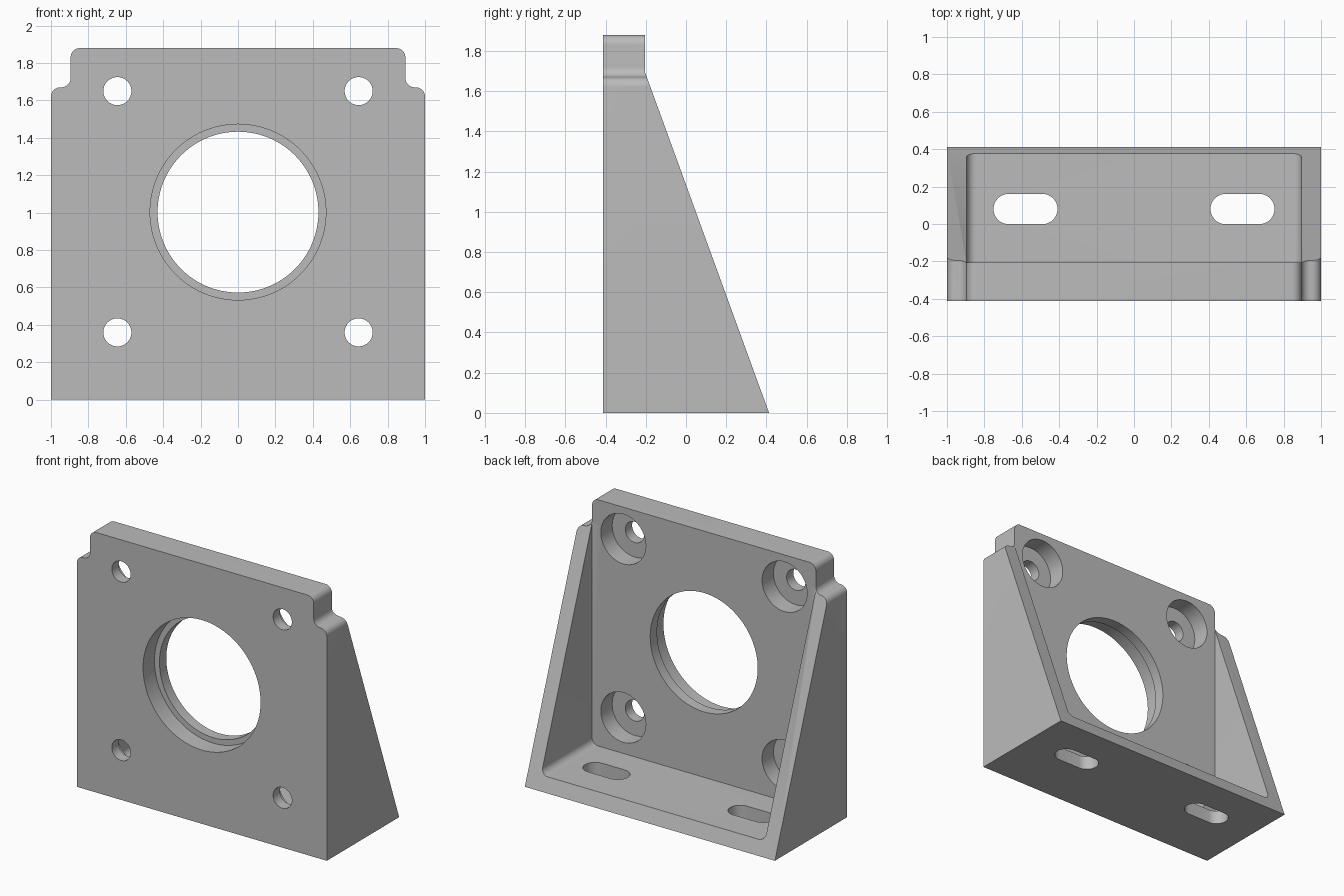
import bpy, bmesh
from math import cos, sin, radians

if "Cube" in bpy.data.objects:
    bpy.data.objects.remove(bpy.data.objects["Cube"], do_unlink=True)

grey = bpy.data.materials.new("plain grey")
grey.use_nodes = True
colour = (0.5, 0.5, 0.5, 1)
grey.diffuse_color = colour
grey.node_tree.nodes["Principled BSDF"].inputs["Base Color"].default_value = colour

DEPTH = 0.413          # half the depth
PLATE_BACK = -0.205    # rear face of the upright plate
WALL = 0.895           # inner face of the side walls
R = 0.05               # corner rounding


def arc(cx, cy, r, start, end, steps=10):
    angles = [radians(start + (end - start) * i / steps) for i in range(steps + 1)]
    return [(cx + r * cos(a), cy + r * sin(a)) for a in angles]


def prism(name, points, axis, low, high):
    """Extrude a 2D outline along x (0), y (1) or z (2)."""
    def place(p, t):
        c = list(p)
        c.insert(axis, t)
        return c
    bm = bmesh.new()
    ends = [[bm.verts.new(place(p, t)) for p in points] for t in (low, high)]
    for ring in ends:
        bm.faces.new(ring)
    for i in range(len(points)):
        j = (i + 1) % len(points)
        bm.faces.new((ends[0][i], ends[0][j], ends[1][j], ends[1][i]))
    bmesh.ops.recalc_face_normals(bm, faces=bm.faces)
    mesh = bpy.data.meshes.new(name)
    bm.to_mesh(mesh)
    bm.free()
    mesh.materials.append(grey)
    obj = bpy.data.objects.new(name, mesh)
    bpy.context.collection.objects.link(obj)
    return obj


def combine(obj, cutter, operation="DIFFERENCE"):
    mod = obj.modifiers.new("cut", "BOOLEAN")
    mod.operation, mod.object, mod.solver = operation, cutter, "EXACT"
    bpy.context.view_layer.objects.active = obj
    bpy.ops.object.modifier_apply(modifier=mod.name)
    bpy.data.objects.remove(cutter, do_unlink=True)


def bore(obj, x, z, r, front, back, steps=64):
    circle = arc(x, z, r, 0, 360, steps)[:-1]
    combine(obj, prism("bore_cutter", circle, 1, front, back))


# Sloped side profile, extruded across the width
slope_top = 1.698
bracket = prism("mounting_bracket", [
    (-DEPTH, 0), (DEPTH, 0), (PLATE_BACK, slope_top),
    (PLATE_BACK, 2.1), (-DEPTH, 2.1)], 0, -1.1, 1.1)

# Front silhouette with notched, rounded shoulders
half = ([(1, -0.1)] + arc(1 - R, 1.67 - R, R, 0, 90)
        + arc(WALL + R, 1.67 + R, R, 270, 180)
        + arc(WALL - R, 1.88 - R, R, 0, 90))
outline = half + [(-x, z) for x, z in reversed(half)]
combine(bracket, prism("silhouette", outline, 1, -1, 1), "INTERSECT")

# Pocket between the side walls, above the base
pocket = ([(-WALL, 2.2)] + arc(-WALL + R, 0.1 + R, R, 180, 270)
          + arc(WALL - R, 0.1 + R, R, 270, 360) + [(WALL, 2.2)])
combine(bracket, prism("pocket", pocket, 1, PLATE_BACK, 1))

# Central opening with a shallow step on the front
bore(bracket, 0, 1.003, 0.43, -1, 0.9, 96)
bore(bracket, 0, 1.003, 0.47, -1, -DEPTH + 0.13, 96)

# Four screw holes, counterbored from behind
for x in (-0.645, 0.645):
    for z in (0.36, 1.65):
        bore(bracket, x, z, 0.075, -1, -0.25, 48)
        bore(bracket, x, z, 0.18, PLATE_BACK - 0.13, 0)

# Two slots through the base
for side in (-1, 1):
    cx = side * 0.58
    slot = arc(cx + 0.09, 0.08, 0.081, -90, 90, 20) + arc(cx - 0.09, 0.08, 0.081, 90, 270, 20)
    combine(bracket, prism("slot_cutter", slot, 2, -0.1, 0.2))

bpy.ops.object.select_all(action="DESELECT")
bracket.select_set(True)
bpy.context.view_layer.objects.active = bracket
bpy.ops.object.shade_smooth_by_angle(angle=radians(25))
